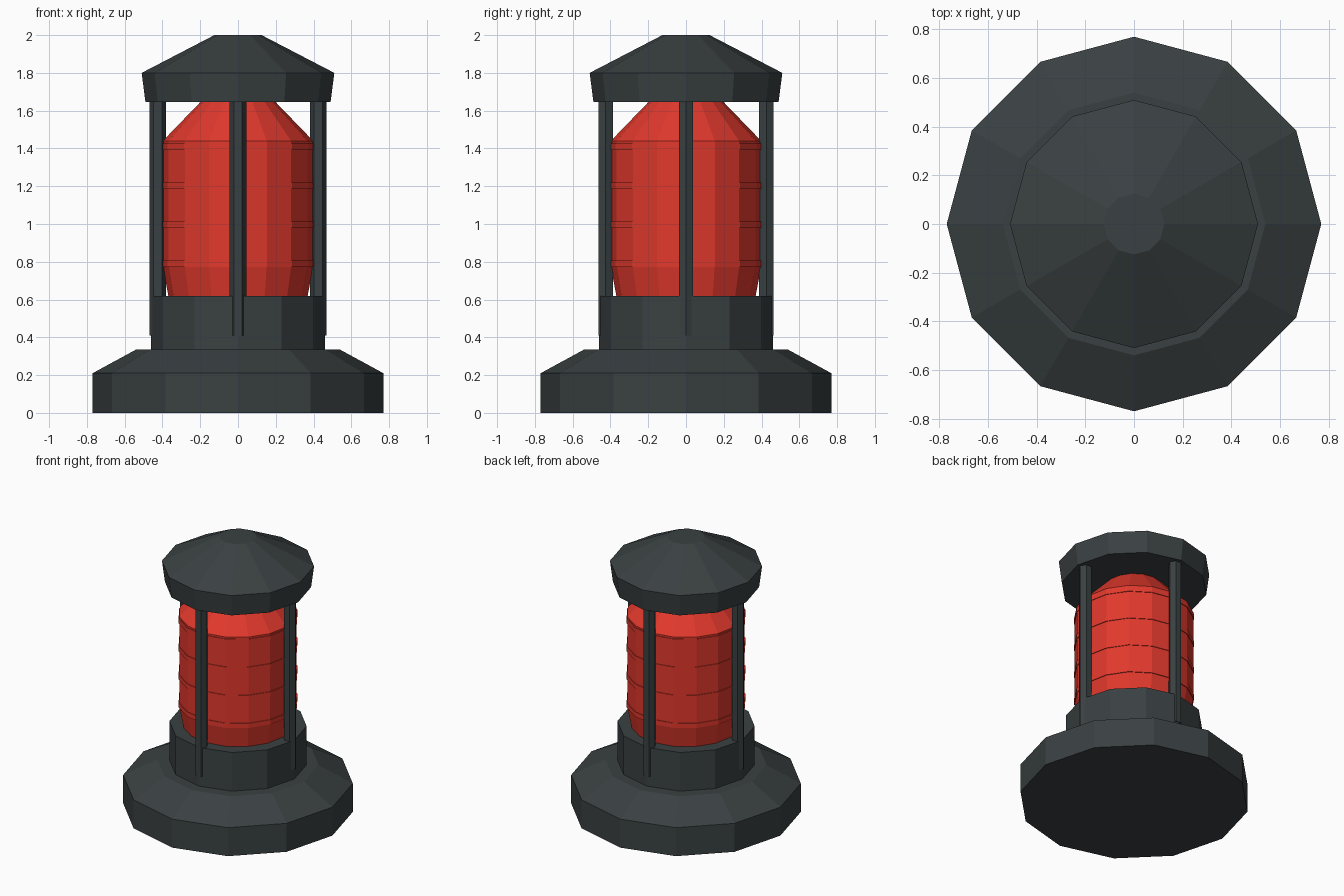
import bpy, bmesh
from math import cos, sin, pi

if "Cube" in bpy.data.objects:
    bpy.data.objects.remove(bpy.data.objects["Cube"])


def material(name, color):
    m = bpy.data.materials.new(name)
    m.diffuse_color = color
    m.use_nodes = True
    m.node_tree.nodes["Principled BSDF"].inputs["Base Color"].default_value = m.diffuse_color
    return m


METAL = material("dark_metal", (0.042, 0.052, 0.054, 1))
GLASS = material("red_glass", (0.75, 0.04, 0.025, 1))


def lathe(name, profile, sides, mat, center=(0, 0)):
    """Flat-faceted solid of revolution from (radius, z) points, bottom to top."""
    bm = bmesh.new()
    rings = [[bm.verts.new((center[0] + r * cos(2 * pi * i / sides),
                            center[1] + r * sin(2 * pi * i / sides), z))
              for i in range(sides)] for r, z in profile]
    for lo, hi in zip(rings, rings[1:]):
        for i in range(sides):
            j = (i + 1) % sides
            bm.faces.new((lo[i], lo[j], hi[j], hi[i]))
    bm.faces.new(rings[0][::-1])
    bm.faces.new(rings[-1])
    mesh = bpy.data.meshes.new(name)
    bm.to_mesh(mesh)
    bm.free()
    mesh.materials.append(mat)
    ob = bpy.data.objects.new(name, mesh)
    bpy.context.collection.objects.link(ob)
    return ob


# Foot, collar and roof: twelve-sided
lathe("base", [(0.77, 0), (0.77, 0.21), (0.54, 0.335)], 12, METAL)
lathe("collar", [(0.46, 0.32), (0.46, 0.62)], 12, METAL)
lathe("roof_cap", [(0.49, 1.645), (0.51, 1.80), (0.125, 2.0)], 12, METAL)

# Red glass body: sixteen-sided
lathe("glass", [(0.365, 0.60), (0.398, 0.775), (0.398, 1.44), (0.19, 1.655)], 16, GLASS)

# Thin raised bands around the glass
for n in range(4):
    z = 0.789 + n * 0.207
    lathe(f"glass_band_{n + 1}", [(0.403, z - 0.017), (0.403, z + 0.017)], 16, GLASS)

# Four hexagonal guard posts
for n in range(4):
    a = n * pi / 2
    lathe(f"guard_post_{n + 1}", [(0.044, 0.41), (0.044, 1.68)], 6, METAL,
          (0.425 * cos(a), 0.425 * sin(a)))
